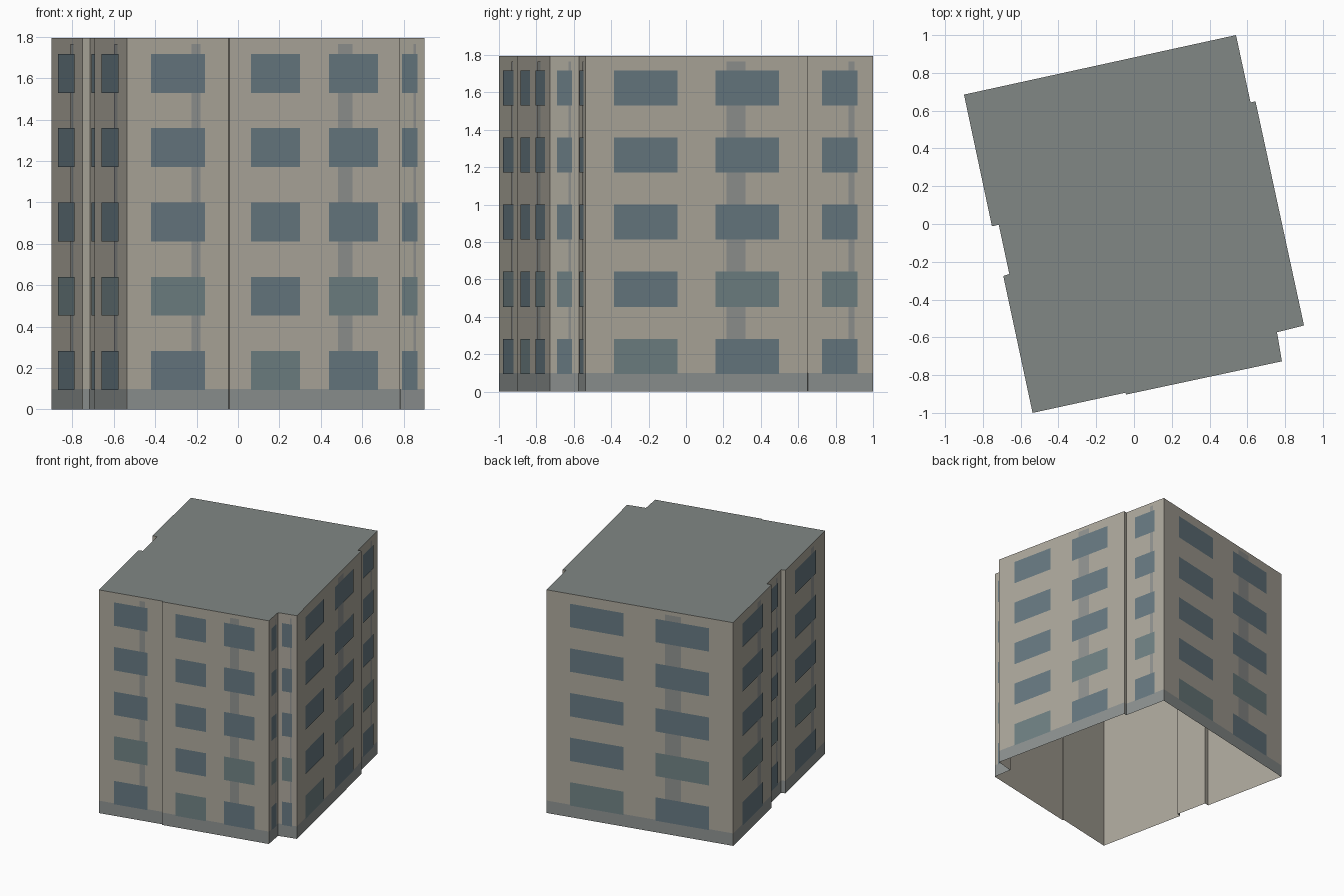
import bpy, bmesh
from mathutils import Vector

if "Cube" in bpy.data.objects:
    bpy.data.objects.remove(bpy.data.objects["Cube"])

HEIGHT = 1.795
FLOORS = 5
STOREY = HEIGHT / FLOORS

# Footprint corners, anticlockwise from the front left
PLAN = [Vector(p) for p in [
    (-0.537, -1.0), (-0.045, -0.893), (-0.042, -0.903), (0.783, -0.727),
    (0.757, -0.573), (0.9, -0.537), (0.643, 0.65), (0.617, 0.643),
    (0.54, 1.0), (-0.9, 0.685), (-0.752, -0.012), (-0.716, -0.004),
    (-0.66, -0.265), (-0.692, -0.275)]]


def material(name, rgb):
    m = bpy.data.materials.new(name)
    m.diffuse_color = (*rgb, 1)
    m.use_nodes = True
    m.node_tree.nodes["Principled BSDF"].inputs["Base Color"].default_value = m.diffuse_color
    return m


def build(name, faces, mat):
    """Make one object from a list of polygons."""
    bm = bmesh.new()
    for pts in faces:
        bm.faces.new([bm.verts.new(p) for p in pts])
    bmesh.ops.remove_doubles(bm, verts=bm.verts, dist=1e-5)
    mesh = bpy.data.meshes.new(name)
    bm.to_mesh(mesh)
    bm.free()
    mesh.materials.append(mat)
    ob = bpy.data.objects.new(name, mesh)
    bpy.context.collection.objects.link(ob)


def panel(a, b, t0, t1, z0, z1, out):
    """Upright rectangle on wall a-b, between fractions t0 and t1."""
    d = (b - a).normalized()
    n = Vector((d.y, -d.x)) * out
    p, q = a.lerp(b, t0) + n, a.lerp(b, t1) + n
    return [(p.x, p.y, z0), (q.x, q.y, z0), (q.x, q.y, z1), (p.x, p.y, z1)]


walls, base, strips, panes, pale_panes = [], [], [], [], []
for a, b in zip(PLAN, PLAN[1:] + PLAN[:1]):
    length = (b - a).length
    walls.append(panel(a, b, 0, 1, 0, HEIGHT, 0))
    base.append(panel(a, b, 0, 1, 0, 0.1, 0.001))
    if length < 0.1:
        continue
    strips.append(panel(a, b, 0.635, 0.72, 0.1, 1.765, 0.002))
    # One window per floor on narrow walls, two on wide ones
    centres, half = ([0.27, 0.727], 0.143) if length > 0.8 else ([0.5], 0.265)
    for i, c in enumerate(centres):
        pale_row = 0 if i < len(centres) - 1 else 1
        for row in range(FLOORS):
            z = 0.188 + row * STOREY
            group = pale_panes if row == pale_row else panes
            group.append(panel(a, b, c - half, c + half, z - 0.094, z + 0.094, 0.004))

grey = material("slate_grey", (0.22, 0.245, 0.235))
build("walls", walls, material("stone", (0.42, 0.395, 0.335)))
build("roof", [[(p.x, p.y, HEIGHT) for p in PLAN]], grey)
build("base_band", base, material("base_grey", (0.27, 0.29, 0.285)))
build("facade_strips", strips, material("strip_grey", (0.28, 0.29, 0.28)))
build("windows", panes, material("glass", (0.135, 0.19, 0.22)))
build("pale_windows", pale_panes, material("pale_glass", (0.16, 0.22, 0.23)))
